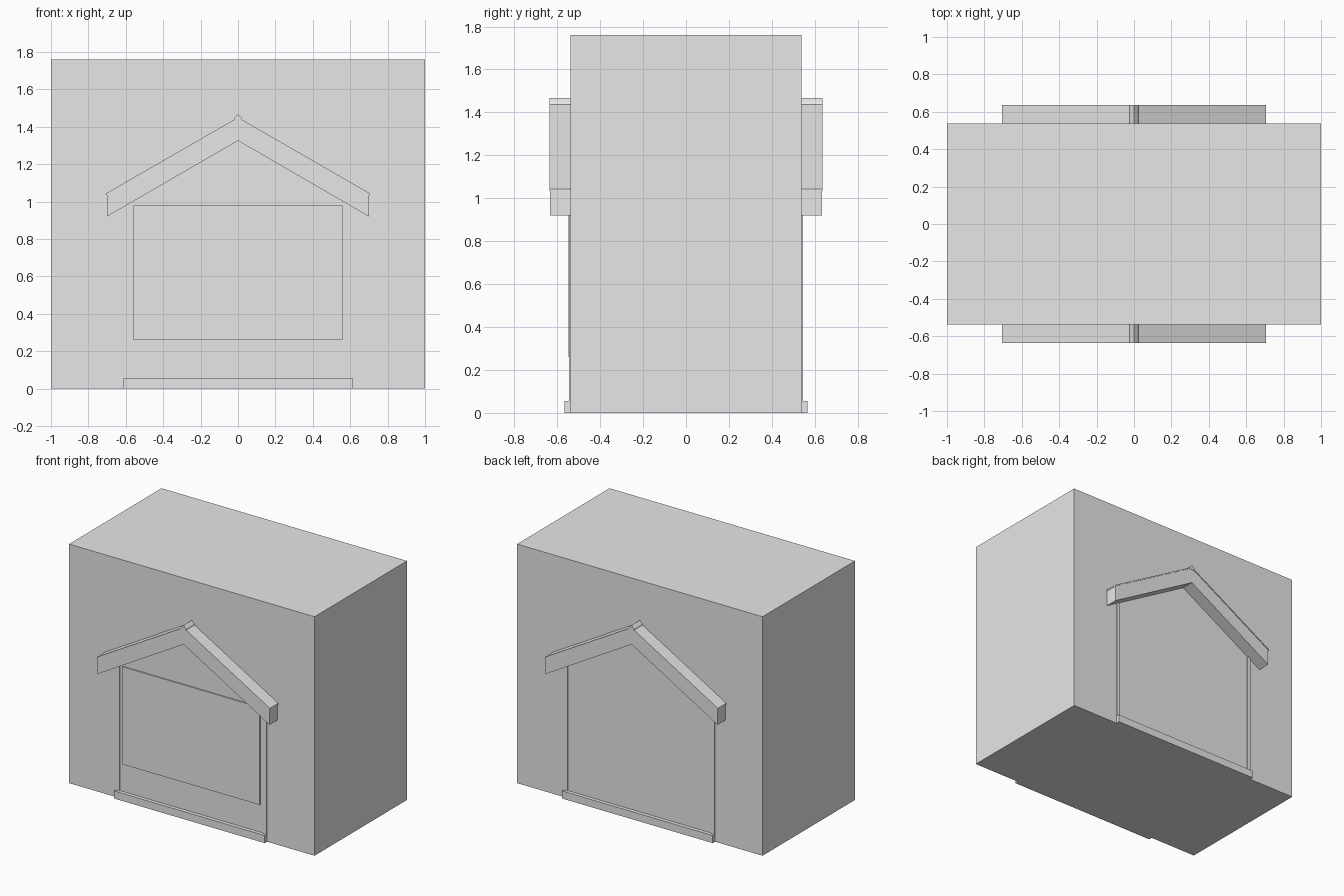
import bpy, bmesh

if "Cube" in bpy.data.objects:
    bpy.data.objects.remove(bpy.data.objects["Cube"], do_unlink=True)

grey = bpy.data.materials.new("light grey")
grey.use_nodes = True
grey.diffuse_color = (0.8, 0.8, 0.8, 1)
grey.node_tree.nodes["Principled BSDF"].inputs["Base Color"].default_value = (0.8, 0.8, 0.8, 1)


def prism(name, outline, y0, y1):
    """Extrude an x-z outline along y."""
    bm = bmesh.new()
    face = bm.faces.new([bm.verts.new((x, y0, z)) for x, z in outline])
    ext = bmesh.ops.extrude_face_region(bm, geom=[face])["geom"]
    bmesh.ops.translate(bm, vec=(0, y1 - y0, 0),
                        verts=[v for v in ext if isinstance(v, bmesh.types.BMVert)])
    bmesh.ops.recalc_face_normals(bm, faces=bm.faces)
    mesh = bpy.data.meshes.new(name)
    bm.to_mesh(mesh)
    bm.free()
    mesh.materials.append(grey)
    obj = bpy.data.objects.new(name, mesh)
    bpy.context.collection.objects.link(obj)
    return obj


def box(name, x0, x1, y0, y1, z0, z1):
    return prism(name, [(x0, z0), (x1, z0), (x1, z1), (x0, z1)], y0, y1)


# Large surrounding block
box("main_block", -1, 1, -0.538, 0.538, 0, 1.76)

# Small house running through the block
box("plinth", -0.613, 0.613, -0.565, 0.565, 0, 0.056)
for side, s in (("left", 1), ("right", -1)):
    box(side + "_corner_posts", *sorted((s * 0.585, s * 0.613)), -0.545, 0.545, 0.05, 0.98)

# Front board
box("front_panel", -0.56, 0.56, -0.547, -0.53, 0.26, 0.978)

# Gable roof: thick chevron with thin covering sheets
prism("roof", [(-0.7, 0.92), (0, 1.325), (0.7, 0.92),
               (0.7, 1.038), (0, 1.443), (-0.7, 1.038)], -0.633, 0.633)
for side, s in (("left", 1), ("right", -1)):
    prism(side + "_roof_sheet", [(0, 1.442), (s * 0.705, 1.034),
                                 (s * 0.705, 1.044), (0, 1.45)], -0.636, 0.636)

# Ridge cap
prism("ridge_cap", [(-0.026, 1.43), (0.026, 1.43), (0.018, 1.448),
                    (0, 1.466), (-0.018, 1.448)], -0.636, 0.636)
